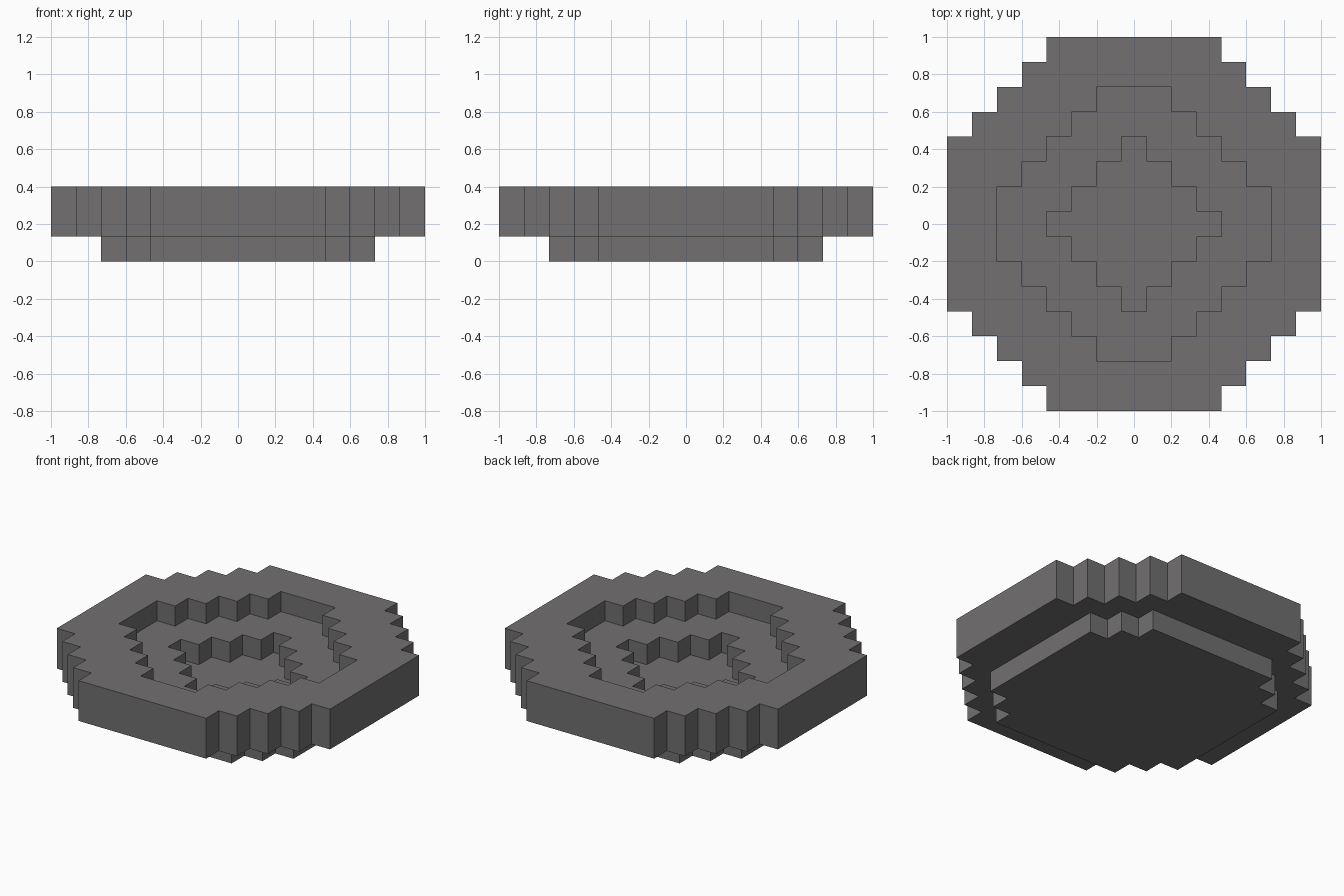
import bpy, bmesh

cube = bpy.data.objects.get("Cube")
if cube:
    bpy.data.objects.remove(cube)

UNIT = 2 / 15  # size of one block

# Stone material
stone = bpy.data.materials.new("dark_grey_stone")
stone.use_nodes = True
grey = (0.168, 0.162, 0.164, 1)
stone.diffuse_color = grey
bsdf = next(n for n in stone.node_tree.nodes if n.type == 'BSDF_PRINCIPLED')
bsdf.inputs["Base Color"].default_value = grey


def stepped_outline(reach, flat):
    """Blocky round outline: reach = half width, flat = half length of each flat side."""
    corner = [(reach, flat)]
    while corner[-1][0] > flat:
        x, y = corner[-1]
        corner += [(x - 1, y), (x - 1, y + 1)]
    points = []
    for _ in range(4):
        points += corner
        corner = [(-y, x) for x, y in corner]
    return points


def add_loop(bm, outline, level):
    verts = [bm.verts.new((x * UNIT, y * UNIT, level * UNIT)) for x, y in outline]
    return [bm.edges.new((v, verts[i - 1])) for i, v in enumerate(verts)]


def fill(bm, edges):
    bmesh.ops.triangle_fill(bm, edges=edges, use_beauty=True)


def wall(bm, outline, low, high):
    """Vertical stepped wall; returns its lower and upper edge loops."""
    lower, upper = add_loop(bm, outline, low), add_loop(bm, outline, high)
    for a, b in zip(lower, upper):
        bm.faces.new((a.verts[0], a.verts[1], b.verts[1], b.verts[0]))
    return lower, upper


bm = bmesh.new()
# Foot, outer rim, and the two sunken tiers
foot_low, foot_top = wall(bm, stepped_outline(5.5, 3.5), 0, 1)
rim_low, rim_top = wall(bm, stepped_outline(7.5, 3.5), 1, 3)
tier_low, tier_top = wall(bm, stepped_outline(5.5, 1.5), 2, 3)
pit_low, pit_top = wall(bm, stepped_outline(3.5, 0.5), 1, 2)

# Level surfaces: underside, overhang, rim top, ledge and pit floor
fill(bm, foot_low)
fill(bm, foot_top + rim_low)
fill(bm, rim_top + tier_top)
fill(bm, tier_low + pit_top)
fill(bm, pit_low)

bmesh.ops.recalc_face_normals(bm, faces=bm.faces)
mesh = bpy.data.meshes.new("stepped_basin")
bm.to_mesh(mesh)
bm.free()
mesh.materials.append(stone)
basin = bpy.data.objects.new("stepped_basin", mesh)
bpy.context.collection.objects.link(basin)
